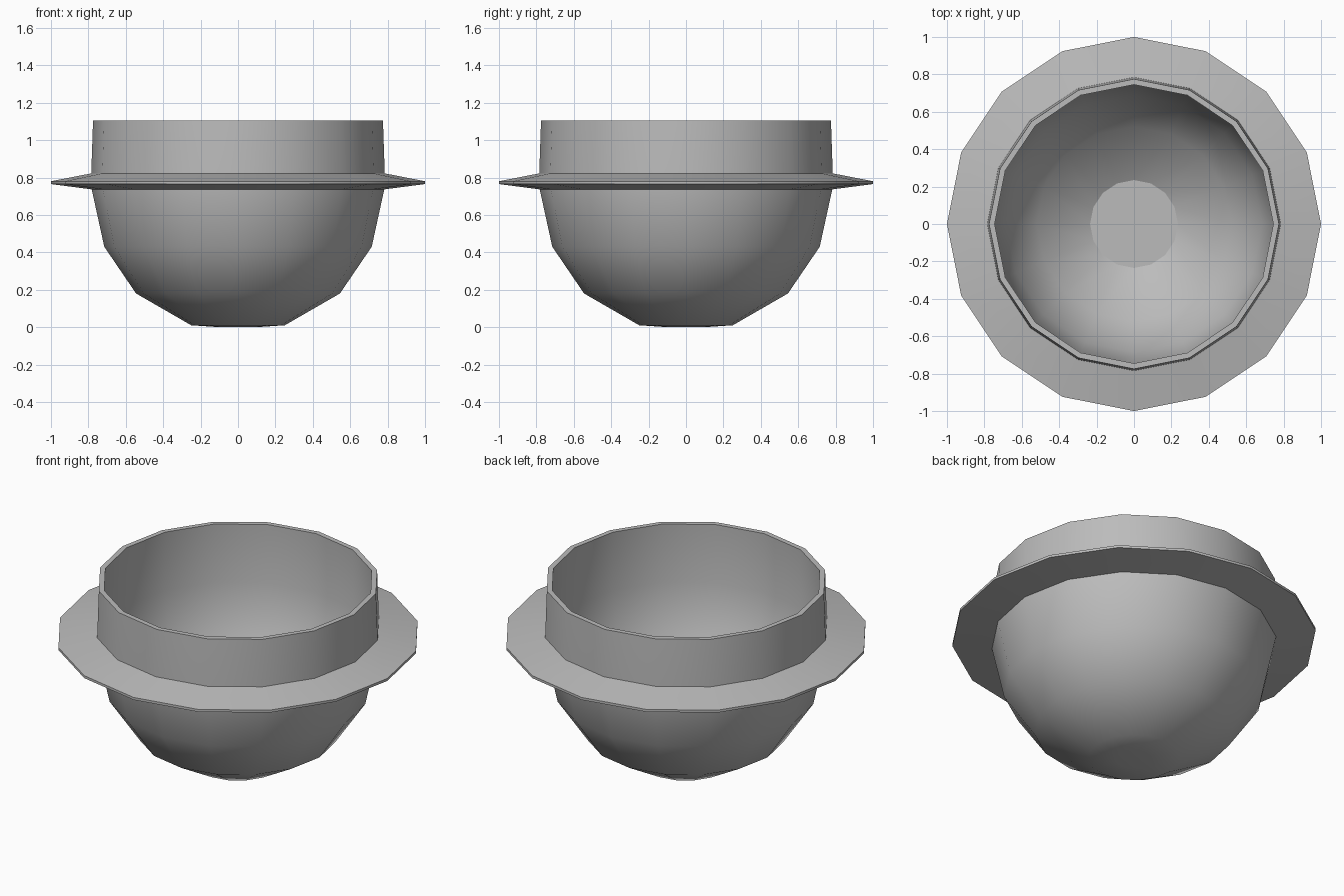
import bpy, bmesh, math

cube = bpy.data.objects.get("Cube")
if cube:
    bpy.data.objects.remove(cube, do_unlink=True)

SIDES = 16

grey = bpy.data.materials.new("plain grey")
grey.use_nodes = True
colour = (0.5, 0.5, 0.5, 1)
grey.diffuse_color = colour
grey.node_tree.nodes["Principled BSDF"].inputs["Base Color"].default_value = colour


def lathe(name, profile, closed=False, angle=40):
    """Spin (radius, height) points about z; an open profile is capped at both ends."""
    bm = bmesh.new()
    rings = []
    for r, z in profile:
        rings.append([bm.verts.new((r * math.cos(math.tau * i / SIDES),
                                    r * math.sin(math.tau * i / SIDES), z))
                      for i in range(SIDES)])
    pairs = list(zip(rings, rings[1:]))
    if closed:
        pairs.append((rings[-1], rings[0]))
    else:
        bm.faces.new(rings[0][::-1])
        bm.faces.new(rings[-1])
    for a, b in pairs:
        for i in range(SIDES):
            j = (i + 1) % SIDES
            bm.faces.new((a[i], a[j], b[j], b[i]))
    bmesh.ops.recalc_face_normals(bm, faces=bm.faces)
    mesh = bpy.data.meshes.new(name)
    bm.to_mesh(mesh)
    bm.free()
    mesh.materials.append(grey)
    obj = bpy.data.objects.new(name, mesh)
    bpy.context.collection.objects.link(obj)
    bpy.ops.object.select_all(action="DESELECT")
    obj.select_set(True)
    bpy.context.view_layer.objects.active = obj
    bpy.ops.object.shade_smooth_by_angle(angle=math.radians(angle))
    return obj


# Bowl shell: outside from base to lip, then back down the inside to the floor
outside = [(0.10, 0.0), (0.25, 0.01), (0.545, 0.18), (0.715, 0.43), (0.785, 0.75),
           (0.785, 0.81), (0.775, 1.105)]
inside = [(0.745, 1.105), (0.75, 0.75), (0.685, 0.44), (0.52, 0.205), (0.235, 0.04)]
bowl = lathe("bowl", outside + inside)

# Keep the flat inner floor crisp against the curved wall
for edge in bowl.data.edges:
    ends = [bowl.data.vertices[i].co for i in edge.vertices]
    if all(abs(v.z - 0.04) < 0.001 for v in ends):
        edge.use_edge_sharp = True

# Flange around the middle, tapering to a thin rim
lathe("flange", [(0.77, 0.735), (1.0, 0.765), (1.0, 0.78), (0.77, 0.825)], closed=True)
